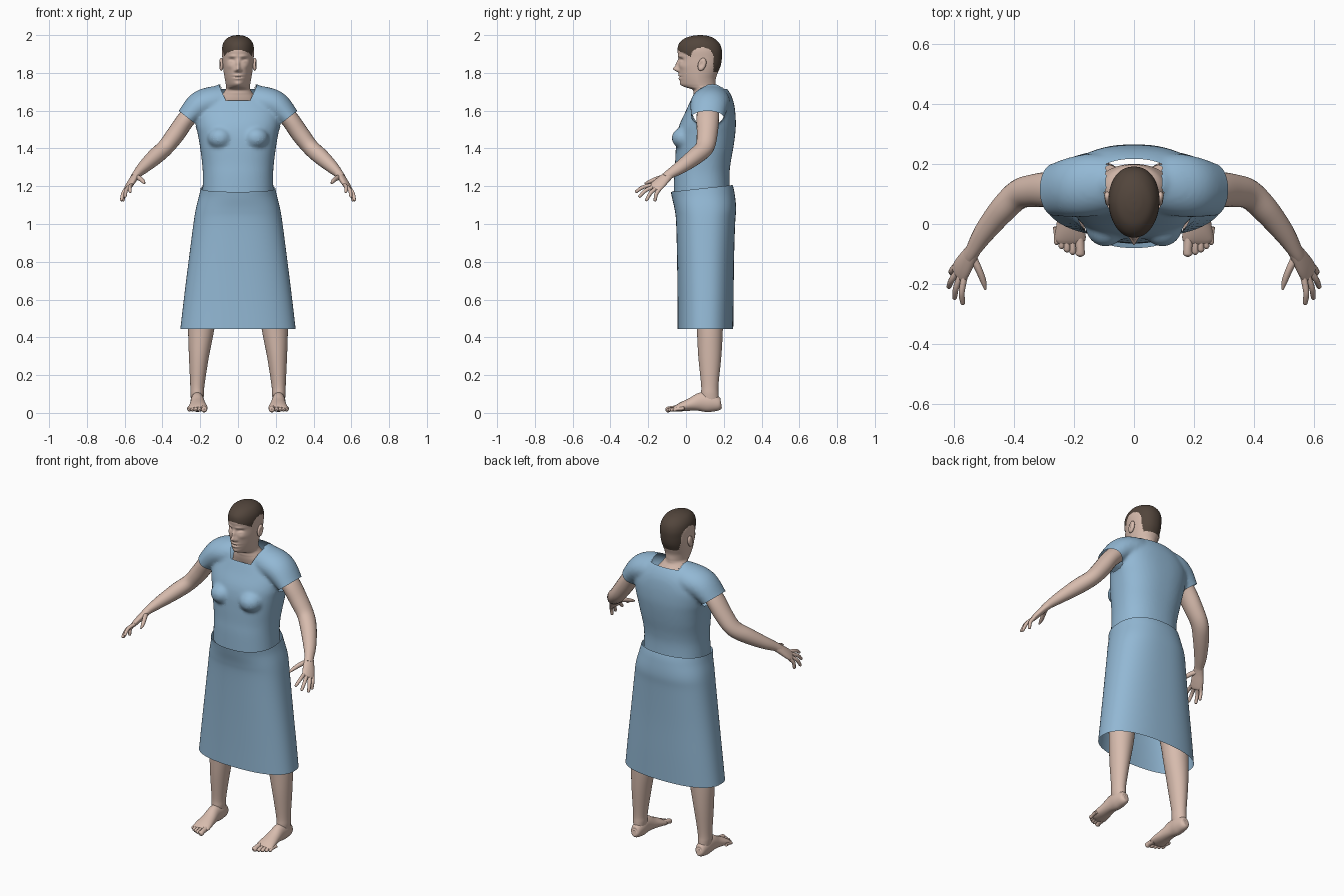
import bpy, bmesh, math
from mathutils import Vector

cube = bpy.data.objects.get("Cube")
if cube:
    bpy.data.objects.remove(cube, do_unlink=True)


def material(name, rgb):
    mat = bpy.data.materials.new(name)
    mat.use_nodes = True
    color = (*rgb, 1)
    mat.diffuse_color = color
    shader = next(n for n in mat.node_tree.nodes if n.type == 'BSDF_PRINCIPLED')
    shader.inputs["Base Color"].default_value = color
    shader.inputs["Roughness"].default_value = 0.8
    return mat


SKIN = material("skin", (0.68, 0.50, 0.42))
HAIR = material("dark brown hair", (0.085, 0.06, 0.045))
CLOTH = material("light blue cloth", (0.29, 0.48, 0.66))


def spline(stations, steps):
    """Smooth interpolation through tuples of any length."""
    out = []
    last = len(stations) - 1
    for i in range(last):
        a, b = stations[max(i - 1, 0)], stations[i]
        c, d = stations[i + 1], stations[min(i + 2, last)]
        for k in range(steps):
            t = k / steps
            out.append([q + t / 2 * (r - p + t * (2 * p - 5 * q + 4 * r - s + t * (3 * (q - r) + s - p)))
                        for p, q, r, s in zip(a, b, c, d)])
    return out + [list(stations[-1])]


def skin_rings(bm, rings, cap=True):
    """Bridge closed rings of points with quads."""
    loops = [[bm.verts.new(p) for p in ring] for ring in rings]
    n = len(loops[0])
    for low, high in zip(loops, loops[1:]):
        for i in range(n):
            j = (i + 1) % n
            bm.faces.new((low[i], low[j], high[j], high[i]))
    if cap:
        bm.faces.new(loops[0][::-1])
        bm.faces.new(loops[-1])


def stack(bm, stations, steps=6, sides=64, cap=True, shape=None):
    """Horizontal rings from (z, front, back, half width, squareness, front taper)."""
    rings = []
    for z, front, back, width, power, taper in spline(stations, steps):
        ring = []
        for i in range(sides):
            a = math.tau * i / sides
            c, s = math.cos(a), math.sin(a)
            px = math.copysign(abs(c) ** (2 / power), c)
            py = math.copysign(abs(s) ** (2 / power), s)
            p = Vector((width * px * (1 - taper * max(0, -s)),
                        (front + back) / 2 + py * (back - front) / 2, z))
            ring.append(shape(p, s) if shape else p)
        rings.append(ring)
    skin_rings(bm, rings, cap)


def tube(bm, stations, ref=(0, 1, 0), steps=5, sides=20):
    """Tube through (x, y, z, radius along ref, other radius)."""
    pts = spline(stations, steps)
    centers = [Vector(p[:3]) for p in pts]
    rings = []
    for i, p in enumerate(pts):
        t = (centers[min(i + 1, len(pts) - 1)] - centers[max(i - 1, 0)]).normalized()
        ref_v = Vector(ref)
        u = (ref_v - t * ref_v.dot(t)).normalized()
        v = t.cross(u)
        rings.append([centers[i] + u * p[3] * math.cos(math.tau * k / sides)
                      + v * p[4] * math.sin(math.tau * k / sides) for k in range(sides)])
    skin_rings(bm, rings)


def ball(bm, center, radii):
    made = bmesh.ops.create_uvsphere(bm, u_segments=24, v_segments=16, radius=1)
    for v in made["verts"]:
        v.co = Vector(center) + Vector(a * b for a, b in zip(v.co, radii))


def finish(name, bm, mats, mirror=False, rule=None):
    bmesh.ops.recalc_face_normals(bm, faces=bm.faces[:])
    for f in bm.faces:
        f.smooth = len(f.verts) < 5
        if rule:
            f.material_index = int(rule(f.calc_center_median()))
    mesh = bpy.data.meshes.new(name)
    bm.to_mesh(mesh)
    bm.free()
    for m in mats:
        mesh.materials.append(m)
    obj = bpy.data.objects.new(name, mesh)
    bpy.context.collection.objects.link(obj)
    if mirror:
        obj.modifiers.new("mirror", 'MIRROR').use_mirror_merge = False
    return obj


# Head and neck: nose, nostrils, eyes, brows, lips and chin are bumps (x, z, width, height, push)
BUMPS = [(0, 1.82, .012, .013, -.028), (0, 1.845, .009, .02, -.014), (.014, 1.813, .008, .008, -.008),
         (.033, 1.868, .016, .011, .013), (.033, 1.862, .011, .006, -.006), (.03, 1.888, .022, .007, -.005),
         (0, 1.787, .022, .006, -.006), (0, 1.779, .024, .003, .005), (0, 1.769, .02, .006, -.006),
         (0, 1.742, .02, .01, -.004), (.045, 1.835, .016, .014, -.004)]


def face_shape(p, s):
    if s < 0:
        for x, z, w, h, push in BUMPS:
            p.y += push * math.exp(-((abs(p.x) - x) / w) ** 2 - ((p.z - z) / h) ** 2)
    return p


def is_hair(c):
    if c.z < 1.8:
        return False
    if c.y < .025:
        return c.z > 1.918 - .5 * max(0, c.y + .04)
    if c.y < .145:
        return c.z > 1.885 + .05 * math.sqrt(max(0, 1 - ((c.y - .085) / .06) ** 2))
    return c.z > 1.805


bm = bmesh.new()
stack(bm, [(1.6, .06, .2, .12, 2, 0), (1.66, .045, .195, .1, 2, 0), (1.69, .04, .175, .08, 2, 0),
           (1.712, .033, .16, .066, 2, 0), (1.727, -.012, .157, .063, 2, .3), (1.742, -.028, .157, .065, 2, .3),
           (1.77, -.034, .158, .07, 2.1, .25), (1.8, -.037, .168, .075, 2.2, .2), (1.84, -.04, .184, .08, 2.2, .12),
           (1.88, -.04, .19, .083, 2.2, .1), (1.92, -.045, .19, .085, 2.2, .1), (1.955, -.037, .178, .079, 2.1, .1),
           (1.982, -.008, .15, .06, 2, .05), (1.996, .035, .113, .03, 2, 0), (2, .07, .08, .004, 2, 0)],
      steps=9, sides=128, shape=face_shape)
finish("head_and_neck", bm, [SKIN, HAIR], rule=is_hair)

# Ears with a hollow bowl
bm = bmesh.new()
ball(bm, (.089, .085, 1.845), (.013, .022, .034))
for v in bm.verts:
    hollow = math.exp(-((v.co.y - .08) / .011) ** 2 - ((v.co.z - 1.845) / .018) ** 2)
    if v.co.x > .089:
        v.co.x -= .009 * hollow
    v.co.y -= .2 * (1.845 - v.co.z)
finish("ears", bm, [SKIN], mirror=True)

# Arms
bm = bmesh.new()
tube(bm, [(.2, .12, 1.63, .055, .05), (.27, .115, 1.56, .06, .048), (.33, .112, 1.475, .055, .048),
          (.385, .098, 1.405, .05, .044), (.44, .045, 1.355, .045, .043), (.5, -.03, 1.3, .036, .033),
          (.535, -.085, 1.265, .027, .023), (.55, -.108, 1.245, .026, .02)])
finish("arms", bm, [SKIN], mirror=True)

# Hands: palm, then each finger from knuckle to tip
bm = bmesh.new()
ACROSS = Vector((.04, .055, -.03))
tube(bm, [(.53, -.08, 1.268, .025, .021), (.55, -.11, 1.243, .031, .019), (.57, -.142, 1.213, .037, .017),
          (.584, -.166, 1.19, .036, .013), (.588, -.172, 1.184, .026, .007)], ref=ACROSS)
TIPS = [(.57, -.268, 1.168), (.598, -.25, 1.142), (.618, -.212, 1.122), (.608, -.165, 1.12)]
for i, tip in enumerate(TIPS):
    knuckle = Vector((.58, -.16, 1.195)) + ACROSS * (i - 1.5) * .24
    end = Vector(tip)
    mid = knuckle.lerp(end, .5) + Vector((.006, -.004, .008))
    near = mid.lerp(end, .85)
    tube(bm, [(*knuckle, .011, .011), (*mid, .01, .01), (*near, .008, .008), (*end, .003, .003)], ref=ACROSS, sides=12)
tube(bm, [(.54, -.105, 1.25, .014, .014), (.518, -.15, 1.24, .013, .012), (.502, -.19, 1.225, .01, .01),
          (.495, -.218, 1.214, .004, .004)], ref=ACROSS, sides=12)
finish("hands", bm, [SKIN], mirror=True)

# Legs
bm = bmesh.new()
tube(bm, [(.216, .13, .05, .045, .03), (.216, .126, .1, .046, .036), (.215, .126, .15, .046, .038),
          (.207, .126, .3, .061, .053), (.195, .126, .445, .069, .069), (.18, .12, .6, .078, .077),
          (.125, .11, .9, .1, .1), (.1, .11, 1.05, .09, .08)], sides=32)
finish("legs", bm, [SKIN], mirror=True)

# Feet: heel to ball, then toes
bm = bmesh.new()
tube(bm, [(.215, .187, .045, .012, .015), (.215, .175, .045, .028, .034), (.215, .13, .055, .036, .051),
          (.215, .08, .058, .036, .05), (.213, .03, .046, .041, .035), (.212, -.02, .033, .049, .025),
          (.212, -.05, .024, .051, .017), (.212, -.064, .021, .042, .01)], ref=(1, 0, 0), sides=28)
for x, y, r in [(.179, -.108, .016), (.204, -.102, .011), (.223, -.094, .011), (.241, -.083, .01), (.257, -.069, .01)]:
    tube(bm, [(x + .003, y + .06, .024, r, r), (x, y + .025, .021, r * .9, r * .9),
              (x, y + .008, .016, r, r * .9), (x, y, .014, r * .4, r * .4)], ref=(1, 0, 0), sides=12)
finish("feet", bm, [SKIN], mirror=True)

# Bodice: torso, bust and shoulders fused into one cloth surface
bm = bmesh.new()
stack(bm, [(1.13, -.066, .235, .19, 2.3, 0), (1.25, -.063, .23, .186, 2.3, 0), (1.32, -.058, .236, .19, 2.3, 0),
           (1.4, -.054, .25, .2, 2.4, 0), (1.47, -.048, .26, .212, 2.4, 0), (1.53, -.033, .264, .224, 2.4, 0),
           (1.6, 0, .26, .225, 2.4, 0), (1.66, .027, .248, .195, 2.3, 0), (1.71, .055, .222, .145, 2.2, 0),
           (1.74, .085, .19, .105, 2, 0)])
for side in (1, -1):
    ball(bm, (side * .095, -.004, 1.455), (.068, .072, .06))
    tube(bm, [(side * .06, .135, 1.65, .095, .085), (side * .14, .13, 1.645, .104, .082),
              (side * .205, .122, 1.622, .1, .077), (side * .272, .113, 1.558, .086, .058),
              (side * .305, .112, 1.512, .08, .052)], sides=32)
blend = finish("bodice_blend", bm, [])
remesh = blend.modifiers.new("fuse", 'REMESH')
remesh.mode = 'VOXEL'
remesh.voxel_size = .01
smooth = blend.modifiers.new("soften", 'SMOOTH')
smooth.iterations = 6
fused = bpy.data.meshes.new_from_object(blend.evaluated_get(bpy.context.evaluated_depsgraph_get()))
bpy.data.objects.remove(blend, do_unlink=True)
bm = bmesh.new()
bm.from_mesh(fused)


def opening(c):
    x = abs(c.x)
    neck = c.z > 1.655 and c.y < .11 and x < .065 + .45 * (c.z - 1.655)
    nape = c.z > 1.715 and x < .09
    sleeve = x > .222 and .61 * (x - .225) - .79 * (c.z - 1.53) > 0
    return neck or nape or sleeve or c.z < 1.16


# Clean cuts along the neckline and the sleeve hems, then remove what lies outside
CUTS = [((0, 0, 1.655), (0, 0, 1)), ((0, 0, 1.715), (0, 0, 1)), ((0, 0, 1.16), (0, 0, 1))]
for side in (1, -1):
    CUTS += [((side * .065, 0, 1.655), (side, 0, -.45)), ((side * .225, 0, 1.53), (side * .61, 0, -.79))]
for point, normal in CUTS:
    bmesh.ops.bisect_plane(bm, geom=bm.verts[:] + bm.edges[:] + bm.faces[:], dist=.0005, plane_co=point, plane_no=normal)
bmesh.ops.delete(bm, geom=[f for f in bm.faces if opening(f.calc_center_median())], context='FACES')
finish("bodice", bm, [CLOTH])


# Skirt: open flared shell whose waist rises towards the back
def waist_tilt(p, s):
    p.z += .11 * (p.y - .1) * max(0, min(1, (p.z - 1.05) / .13))
    return p


bm = bmesh.new()
stack(bm, [(.445, -.045, .25, .305, 2.4, 0), (.6, -.045, .252, .287, 2.4, 0), (.8, -.047, .254, .262, 2.4, 0),
           (1, -.052, .26, .236, 2.4, 0), (1.08, -.06, .265, .223, 2.4, 0), (1.15, -.073, .257, .206, 2.3, 0),
           (1.19, -.08, .247, .198, 2.3, 0)], cap=False, shape=waist_tilt)
finish("skirt", bm, [CLOTH])
